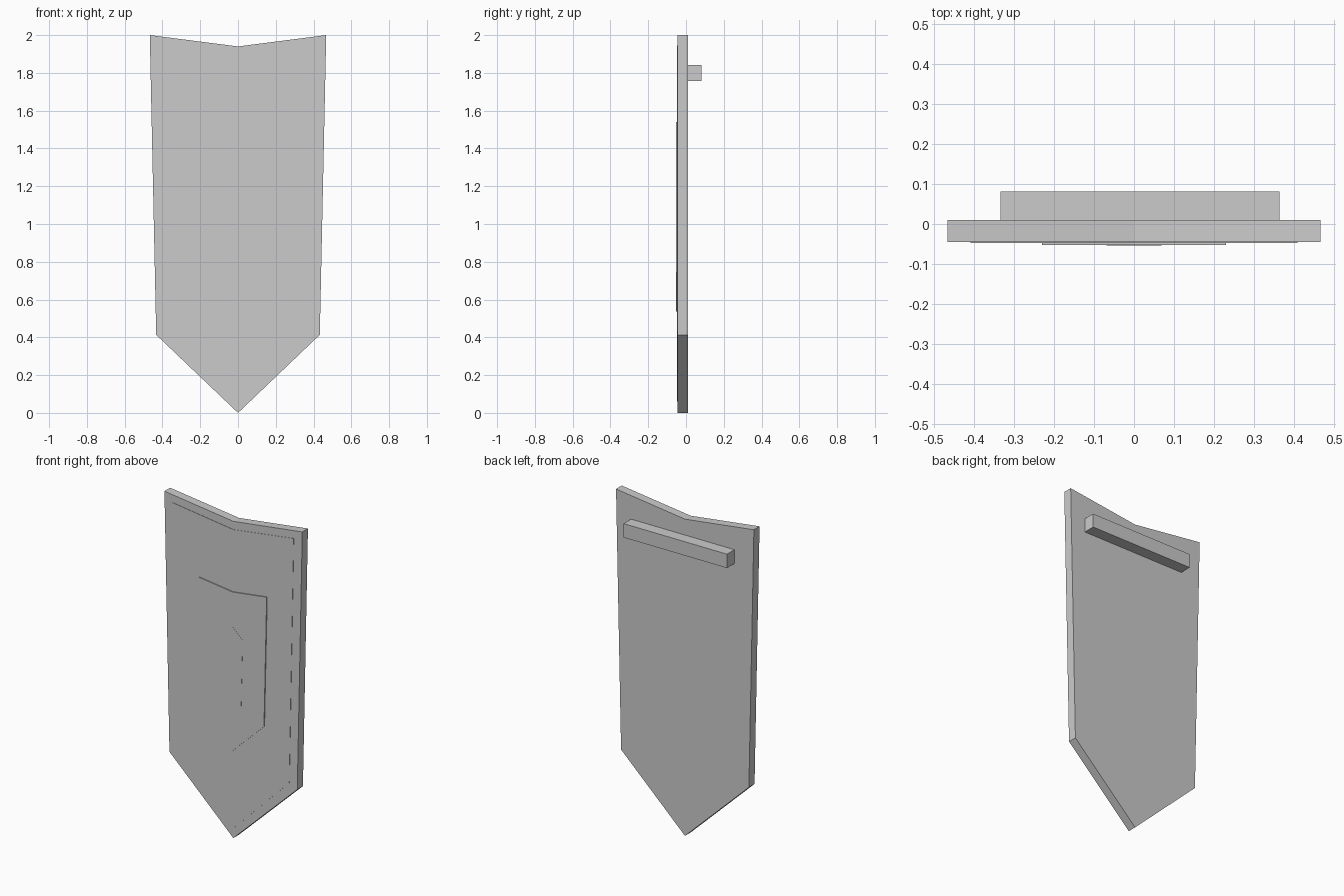
import bpy
import bmesh

if "Cube" in bpy.data.objects:
    bpy.data.objects.remove(bpy.data.objects["Cube"])


def slab(name, half, y_front, y_back):
    """Extrude a profile mirrored about x = 0; half runs from top centre to bottom centre."""
    outline = half + [(-x, z) for x, z in reversed(half[1:-1])]
    bm = bmesh.new()
    face = bm.faces.new([bm.verts.new((x, y_front, z)) for x, z in outline])
    ext = bmesh.ops.extrude_face_region(bm, geom=[face], use_keep_orig=True)
    moved = [g for g in ext["geom"] if isinstance(g, bmesh.types.BMVert)]
    bmesh.ops.translate(bm, verts=moved, vec=(0, y_back - y_front, 0))
    bmesh.ops.recalc_face_normals(bm, faces=bm.faces)
    mesh = bpy.data.meshes.new(name)
    bm.to_mesh(mesh)
    bm.free()
    obj = bpy.data.objects.new(name, mesh)
    bpy.context.collection.objects.link(obj)
    return obj


BACK, FRONT = 0.010, -0.045

# Main banner board
slab("banner_board", [(0, 1.94), (0.467, 2.0), (0.433, 0.413), (0, 0)], FRONT, BACK)

# Barely raised inner field
slab("inner_field", [(0, 1.89), (0.41, 1.945), (0.38, 0.44), (0, 0.06)],
     FRONT - 0.002, FRONT + 0.01)

# Raised central shield
slab("centre_shield", [(0, 1.51), (0.231, 1.54), (0.213, 0.742), (0, 0.538)],
     FRONT - 0.008, FRONT + 0.01)

# Elongated gem on the shield
slab("centre_gem", [(0, 1.298), (0.069, 1.233), (0.058, 0.78), (0, 0.737)],
     FRONT - 0.009, FRONT + 0.01)

# Hanging bar on the back, slightly off centre
bpy.ops.mesh.primitive_cube_add(size=1, location=(0.015, 0.046, 1.80))
bar = bpy.context.object
bar.name = "hanging_bar"
bar.scale = (0.70, 0.072, 0.085)
